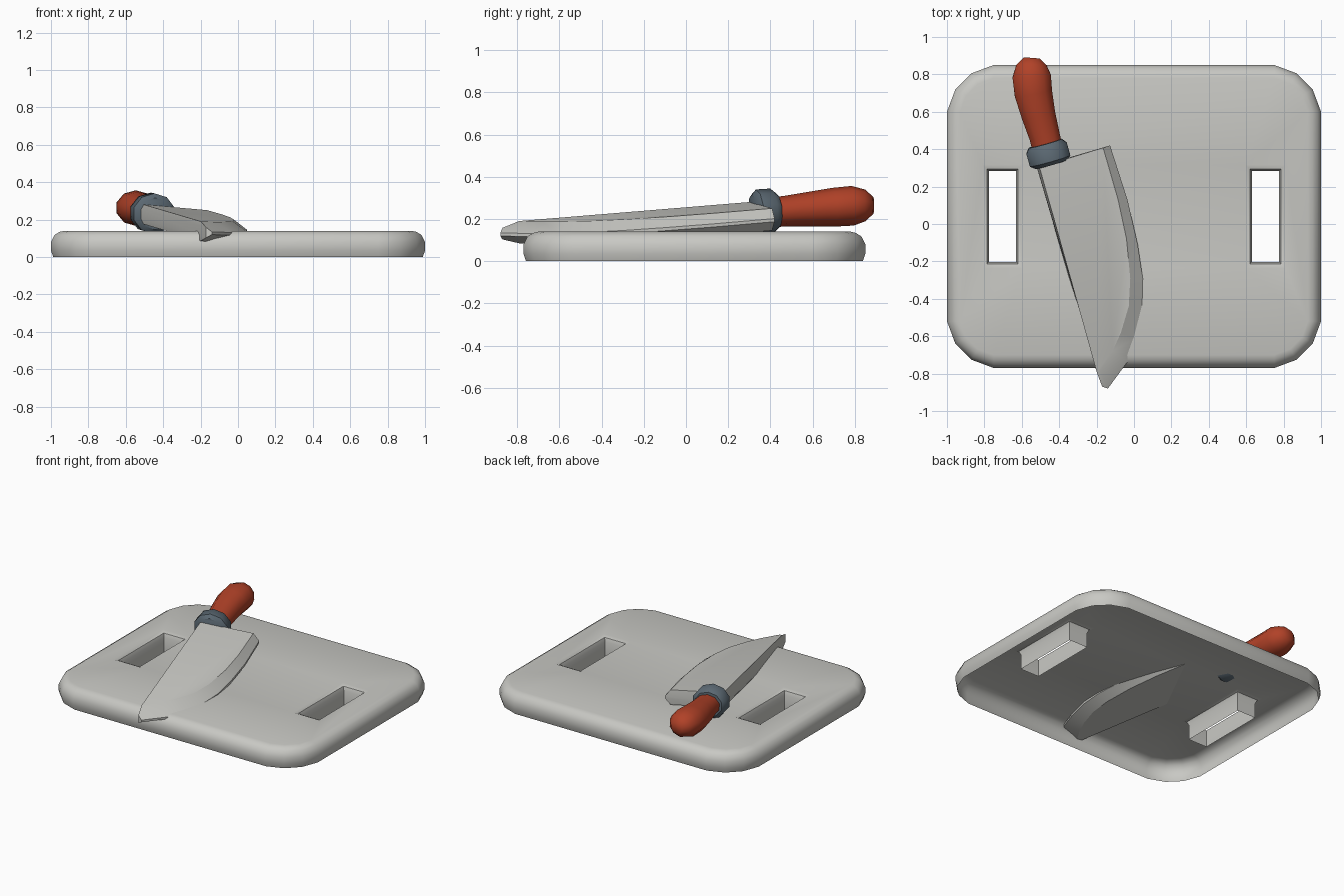
import bpy, bmesh, math
from mathutils import Vector

if "Cube" in bpy.data.objects:
    bpy.data.objects.remove(bpy.data.objects["Cube"])


def material(name, rgb):
    m = bpy.data.materials.new(name)
    m.diffuse_color = (*rgb, 1)
    m.use_nodes = True
    m.node_tree.nodes["Principled BSDF"].inputs["Base Color"].default_value = m.diffuse_color
    return m


LIGHT = material("pale_grey", (0.58, 0.58, 0.55))
RED = material("brick_red", (0.44, 0.054, 0.021))
SLATE = material("slate_grey", (0.105, 0.14, 0.17))


def finish(bm, name, mat, angle):
    me = bpy.data.meshes.new(name)
    bm.to_mesh(me)
    bm.free()
    ob = bpy.data.objects.new(name, me)
    bpy.context.collection.objects.link(ob)
    me.materials.append(mat)
    bpy.ops.object.select_all(action='DESELECT')
    ob.select_set(True)
    bpy.context.view_layer.objects.active = ob
    bpy.ops.object.shade_smooth_by_angle(angle=math.radians(angle))
    return ob


def bridge(bm, rings):
    """Skin consecutive closed rings of points; returns the vertex rings."""
    vs = [[bm.verts.new(p) for p in r] for r in rings]
    for a, b in zip(vs, vs[1:]):
        n = len(a)
        for i in range(n):
            bm.faces.new((a[i], a[(i + 1) % n], b[(i + 1) % n], b[i]))
    return vs


def ring_edges(bm, ring):
    return [bm.edges.get((ring[i], ring[(i + 1) % len(ring)])) for i in range(len(ring))]


# cutting board: open-bottomed shell with rounded corners and two grip holes
def board_ring(inset, z):
    pts = []
    cx, cy, y_mid, r = 0.75, 0.56, 0.04, 0.25 - inset
    for sx, sy, start in ((1, 1, 0), (-1, 1, 90), (-1, -1, 180), (1, -1, 270)):
        for k in range(4):
            a = math.radians(start + 30 * k)
            f = r * (0.95 if k in (1, 2) else 1)
            pts.append((sx * cx + f * math.cos(a), y_mid + sy * cy + f * math.sin(a), z))
    return pts


def hole_ring(side, grow, z):
    x, y, hx, hy = side * 0.703, 0.04, 0.073 + grow, 0.243 + grow
    return [(x + a * hx, y + b * hy, z) for a, b in ((-1, -1), (-1, 1), (1, 1), (1, -1))]


bm = bmesh.new()
outer = bridge(bm, [board_ring(i, z) for i, z in
                    ((0.012, 0), (0, 0.035), (0, 0.08), (0.018, 0.117), (0.045, 0.134), (0.07, 0.14))])
border = ring_edges(bm, outer[-1])
for side in (-1, 1):
    hole = bridge(bm, [hole_ring(side, g, z) for g, z in
                       ((0, 0), (0, 0.105), (0.01, 0.13), (0.033, 0.14))])
    border += ring_edges(bm, hole[-1])
bmesh.ops.triangle_fill(bm, edges=border, use_beauty=True, use_dissolve=False)
bmesh.ops.recalc_face_normals(bm, faces=bm.faces[:])
if sum(f.normal.z * f.calc_area() for f in bm.faces) < 0:
    bmesh.ops.reverse_faces(bm, faces=bm.faces[:])
finish(bm, "cutting_board", LIGHT, 40)


# blade: tilted slab with a ground edge on both sides, sunk a little into the board
def top_z(x, y):
    return 0.28 - 0.105 * (x + 0.5) + 0.053 * (y - 0.3)


rim = [(-0.52, 0.305), (-0.128, 0.42), (-0.035, 0.13), (0.02, -0.11), (0.047, -0.29),
       (0.043, -0.44), (0.008, -0.61), (-0.033, -0.735), (-0.14, -0.88), (-0.17, -0.87)]
flat = [(-0.505, 0.303), (-0.165, 0.408), (-0.085, 0.13), (-0.04, -0.08), (-0.02, -0.29),
        (-0.028, -0.44), (-0.07, -0.58), (-0.115, -0.68), (-0.18, -0.785), (-0.2, -0.79)]
inner = [(x, y, top_z(x, y)) for x, y in flat]
rim_hi = [(x, y, top_z(x, y) - (0.025 if i in (0, 9) else 0.045)) for i, (x, y) in enumerate(rim)]
rim_lo = [(x, y, top_z(x, y) - (0.08 if i in (0, 9) else 0.06)) for i, (x, y) in enumerate(rim)]
under = [(x, y, z - 0.105) for x, y, z in inner]
bm = bmesh.new()
rings = bridge(bm, [under, rim_lo, rim_hi, inner])
bm.faces.new(rings[0])
bm.faces.new(rings[-1])
bmesh.ops.recalc_face_normals(bm, faces=bm.faces[:])
finish(bm, "knife_blade", LIGHT, 25)


# round parts lofted along an axis: stations are (x, y, z, half width, half height)
def loft(name, stations, sides, mat, angle):
    bm = bmesh.new()
    centres = [Vector(s[:3]) for s in stations]
    rings = []
    for i, s in enumerate(stations):
        d = (centres[min(i + 1, len(centres) - 1)] - centres[max(i - 1, 0)]).normalized()
        w = d.cross(Vector((0, 0, 1))).normalized()
        h = w.cross(d)
        rings.append([centres[i] + w * s[3] * math.cos(t) + h * s[4] * math.sin(t)
                      for t in (2 * math.pi * (k + 0.5) / sides for k in range(sides))])
    vs = bridge(bm, rings)
    bm.faces.new(vs[0])
    bm.faces.new(vs[-1])
    bmesh.ops.recalc_face_normals(bm, faces=bm.faces[:])
    return finish(bm, name, mat, angle)


# bolster collar between blade and handle
axis = Vector((-0.27, 0.96, 0.06))
mid = Vector((-0.46, 0.378, 0.235))
loft("knife_bolster", [(*(mid + axis * s), w, h) for s, w, h in
     ((-0.062, 0.09, 0.085), (-0.042, 0.118, 0.108), (0.028, 0.118, 0.108), (0.055, 0.095, 0.085))],
     10, SLATE, 40)

# handle, swelling towards a rounded butt
loft("knife_handle", [
    (-0.462, 0.40, 0.232, 0.085, 0.07), (-0.478, 0.47, 0.237, 0.086, 0.073),
    (-0.51, 0.58, 0.246, 0.095, 0.082), (-0.538, 0.70, 0.256, 0.106, 0.092),
    (-0.547, 0.79, 0.263, 0.108, 0.094), (-0.548, 0.85, 0.265, 0.085, 0.075),
    (-0.545, 0.888, 0.265, 0.045, 0.04)], 10, RED, 60)
